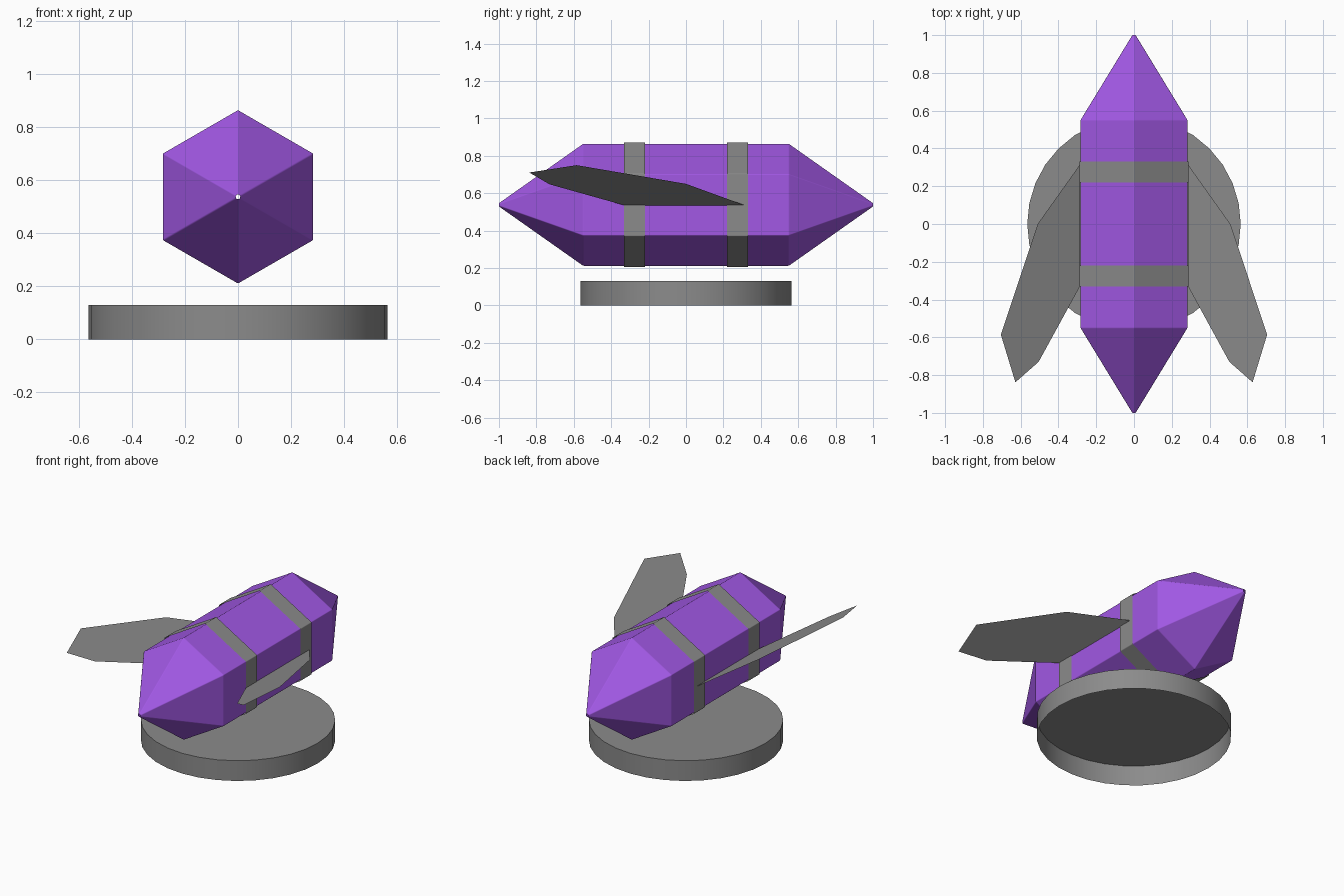
import bpy
import bmesh
from math import sin, cos, pi, radians

cube = bpy.data.objects.get("Cube")
if cube:
    bpy.data.objects.remove(cube, do_unlink=True)

AXIS_Z = 0.538


def material(name, rgb):
    mat = bpy.data.materials.new(name)
    mat.use_nodes = True
    mat.diffuse_color = (*rgb, 1)
    mat.node_tree.nodes["Principled BSDF"].inputs["Base Color"].default_value = (*rgb, 1)
    return mat


purple = material("purple", (0.36, 0.098, 0.78))
grey = material("grey", (0.26, 0.26, 0.26))


def add_object(name, bm, mat):
    mesh = bpy.data.meshes.new(name)
    bm.to_mesh(mesh)
    bm.free()
    mesh.materials.append(mat)
    obj = bpy.data.objects.new(name, mesh)
    bpy.context.collection.objects.link(obj)
    return obj


def smooth(obj, degrees):
    bpy.ops.object.select_all(action="DESELECT")
    obj.select_set(True)
    bpy.context.view_layer.objects.active = obj
    bpy.ops.object.shade_smooth_by_angle(angle=radians(degrees))


def hex_shell(name, rings, mat):
    """Hexagonal shell along y through (y, radius) rings, corner upwards, edges softened."""
    bm = bmesh.new()
    loops = [[bm.verts.new((r * sin(i * pi / 3), y, AXIS_Z + r * cos(i * pi / 3)))
              for i in range(6)] for y, r in rings]
    for a, b in zip(loops, loops[1:]):
        for i in range(6):
            j = (i + 1) % 6
            bm.faces.new((a[i], b[i], b[j], a[j]))
    bmesh.ops.recalc_face_normals(bm, faces=bm.faces)
    for face in bm.faces:
        face.smooth = True
    obj = add_object(name, bm, mat)
    bevel = obj.modifiers.new("soft_edges", "BEVEL")
    bevel.width = 0.004
    bevel.segments = 2
    bevel.harden_normals = True


# Crystal body with pointed ends
hex_shell("crystal_body", [(-1, 0.01), (-0.55, 0.327), (0.55, 0.327), (1, 0.01)], purple)

# Metal bands around the body
for name, y in (("front_band", -0.276), ("rear_band", 0.276)):
    hex_shell(name, [(y - 0.056, 0.334), (y + 0.056, 0.334)], grey)

# Swept sheet wings, rising outwards
outline = [(0.286, 0.315), (0.51, 0), (0.705, -0.585),
           (0.628, -0.838), (0.505, -0.73), (0.286, -0.33)]
for name, side in (("left_wing", 1), ("right_wing", -1)):
    bm = bmesh.new()
    points = [(side * x, y, 0.535 + (x - 0.285) * 0.512) for x, y in outline]
    bm.faces.new([bm.verts.new(p) for p in points[::-side]])
    add_object(name, bm, grey)

# Round base under the crystal, open underneath
bm = bmesh.new()
bmesh.ops.create_cone(bm, cap_ends=True, segments=32, radius1=0.565, radius2=0.565, depth=0.13)
bmesh.ops.translate(bm, verts=bm.verts, vec=(0, 0, 0.065))
underside = [f for f in bm.faces if f.normal.z < -0.9]
bmesh.ops.delete(bm, geom=underside, context="FACES_ONLY")
smooth(add_object("round_base", bm, grey), 30)
